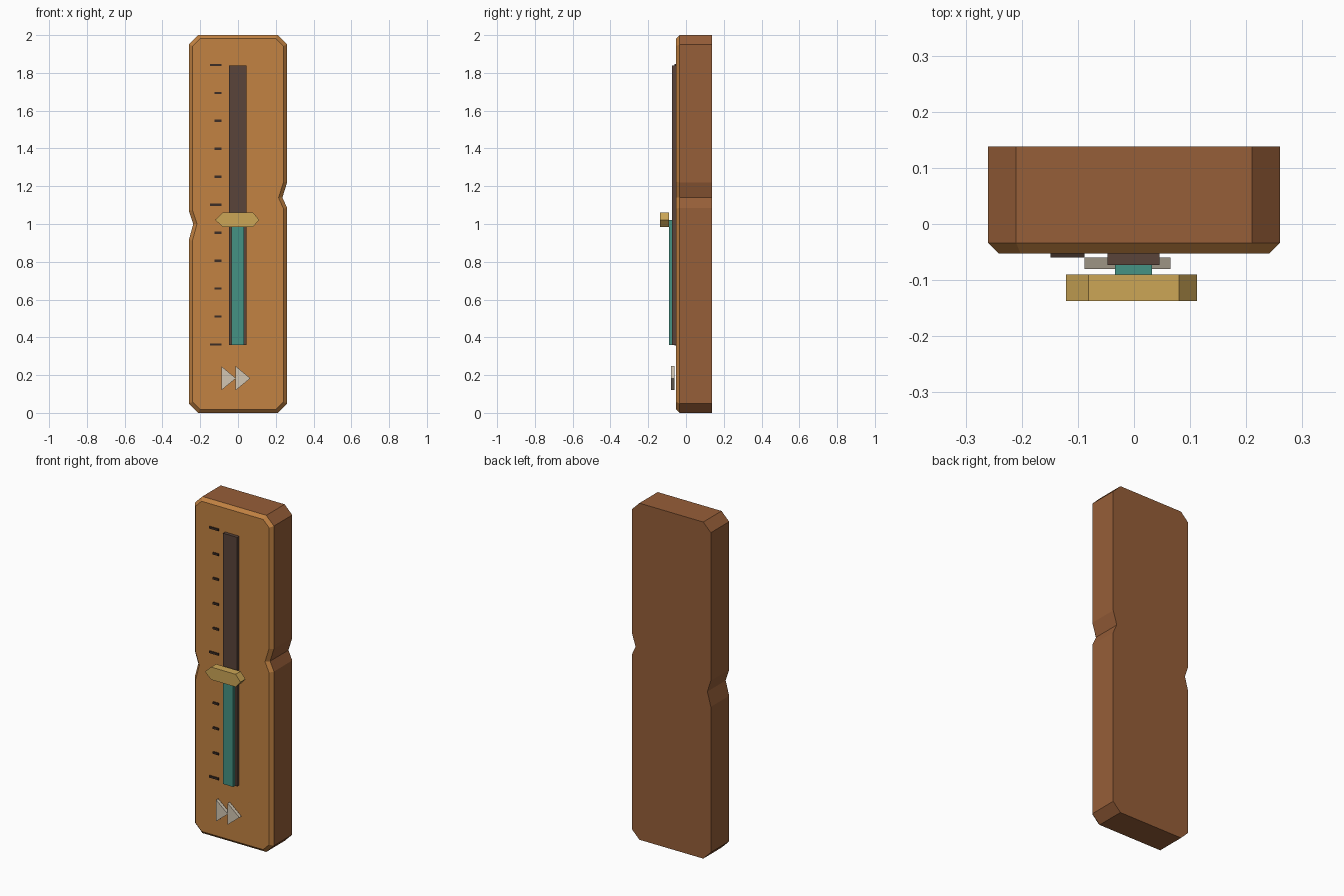
import bpy
import bmesh

cube = bpy.data.objects.get("Cube")
if cube:
    bpy.data.objects.remove(cube)


def material(name, hex_code):
    def linear(c):
        return c / 12.92 if c < 0.04045 else ((c + 0.055) / 1.055) ** 2.4
    rgba = [linear(c / 255) for c in bytes.fromhex(hex_code)] + [1]
    mat = bpy.data.materials.new(name)
    mat.use_nodes = True
    mat.diffuse_color = rgba
    mat.node_tree.nodes["Principled BSDF"].inputs["Base Color"].default_value = rgba
    return mat


WOOD = material("brown wood", "965e38")
PANEL = material("orange wood", "c28242")
SLOT = material("dark brown", "5a443a")
TICK = material("darkest brown", "3c2d26")
FILL = material("teal", "459283")
GOLD = material("gold", "cca656")
PALE = material("pale cream", "d2c6b2")


def prism(name, outline, front, back, *mats, bevel=0, rim=0):
    """Extrude an x-z outline along y; optionally taper the front rim."""
    bm = bmesh.new()
    face = bm.faces.new([bm.verts.new((x, front + rim, z)) for x, z in outline])
    new = bmesh.ops.extrude_face_region(bm, geom=[face], use_keep_orig=True)
    for v in new["geom"]:
        if isinstance(v, bmesh.types.BMVert):
            v.co.y = back
    bmesh.ops.recalc_face_normals(bm, faces=bm.faces)
    if bevel:
        cap = min(bm.faces, key=lambda f: f.calc_center_median().y)
        bmesh.ops.inset_region(bm, faces=[cap], thickness=bevel, use_even_offset=True)
        for v in cap.verts:
            v.co.y = front
    bm.normal_update()
    if len(mats) > 1:
        for f in bm.faces:
            f.material_index = int(f.normal.y < -0.1)
    mesh = bpy.data.meshes.new(name)
    bm.to_mesh(mesh)
    bm.free()
    for m in mats:
        mesh.materials.append(m)
    obj = bpy.data.objects.new(name, mesh)
    bpy.context.collection.objects.link(obj)
    return obj


def box(name, x0, x1, z0, z1, front, back, mat):
    return prism(name, [(x0, z0), (x1, z0), (x1, z1), (x0, z1)], front, back, mat)


# Board with clipped corners, a nick in each side and a bevelled front
W, C = 0.26, 0.05
board = [(-W + C, 0), (W - C, 0), (W, C),
         (W, 1.085), (0.235, 1.14), (W, 1.22),
         (W, 2 - C), (W - C, 2), (-W + C, 2), (-W, 2 - C),
         (-W, 1.07), (-0.237, 1.0), (-W, 0.915), (-W, C)]
prism("board", board, -0.053, 0.138, WOOD, PANEL, bevel=0.019, rim=0.019)

# Slider track and its filled lower part
LOW, HIGH, LEVEL = 0.36, 1.84, 1.022
box("track", -0.047, 0.045, LOW, HIGH, -0.073, -0.05, SLOT)
box("track_fill", -0.034, 0.032, LOW, LEVEL, -0.091, -0.07, FILL)

# Pointed slider handle
handle = [(-0.121, LEVEL), (-0.081, 0.985), (0.08, 0.985),
          (0.112, LEVEL), (0.08, 1.06), (-0.081, 1.06)]
prism("handle", handle, -0.137, -0.09, GOLD)

# Scale marks, every fifth one longer
for i in range(11):
    z = LOW + 0.002 + i * (HIGH - LOW) / 10
    major = i % 5 == 0
    box(f"scale_mark_{i}", -0.149 if major else -0.124, -0.088,
        z - 0.006, z + 0.006, -0.06, -0.05, TICK)

# Pair of forward arrows
for i, x in enumerate((-0.088, -0.012)):
    arrow = [(x, 0.12), (x + 0.077, 0.183), (x, 0.247)]
    prism(f"arrow_{i}", arrow, -0.08, -0.06, PALE)
